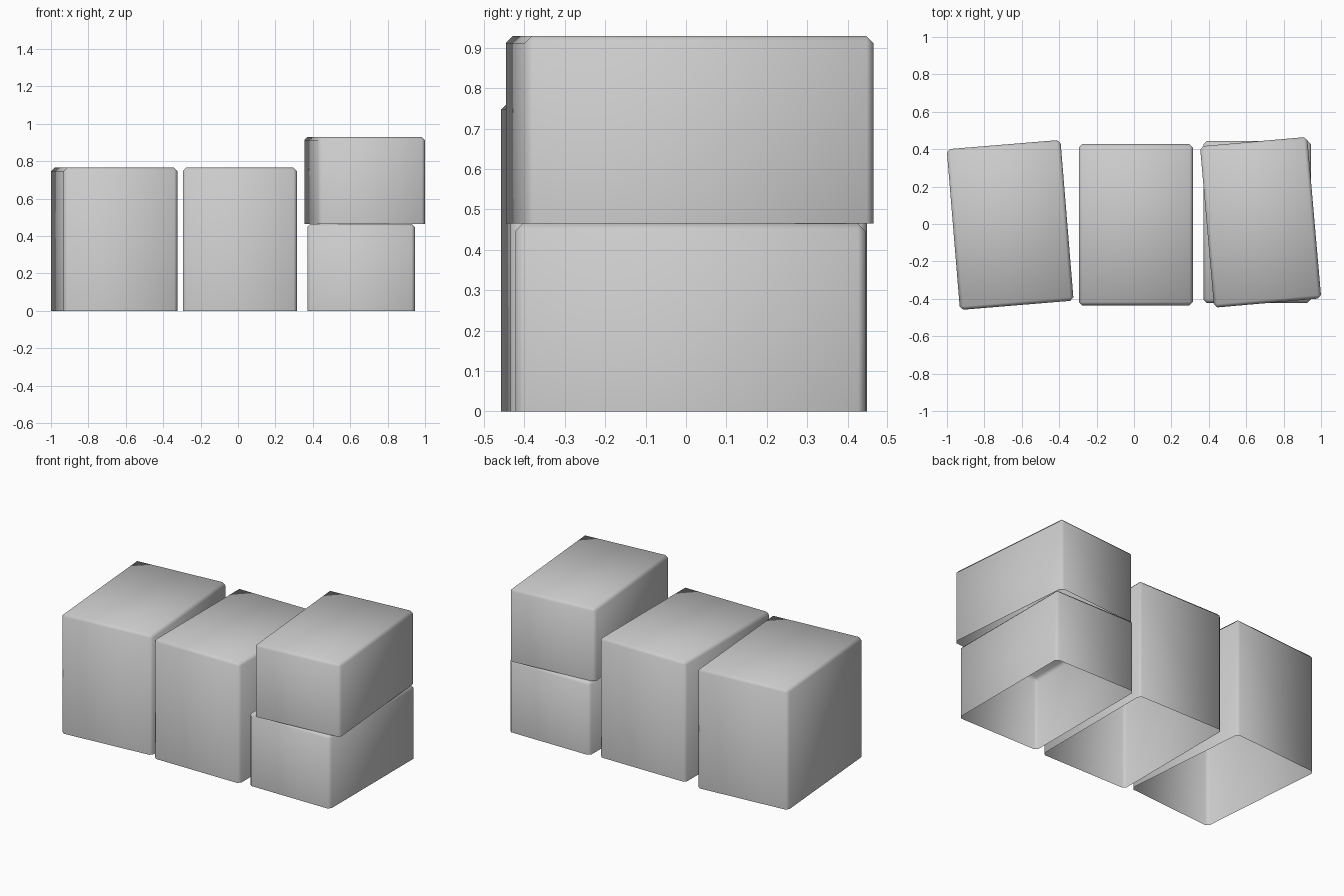
import bpy, bmesh, math
from mathutils import Matrix

if "Cube" in bpy.data.objects:
    bpy.data.objects.remove(bpy.data.objects["Cube"])

grey = bpy.data.materials.new("light_grey")
grey.diffuse_color = (0.6, 0.6, 0.6, 1)
grey.use_nodes = True
grey.node_tree.nodes["Principled BSDF"].inputs["Base Color"].default_value = grey.diffuse_color


def open_box(name, size, centre, base, turn):
    """Box shell, open underneath, with chamfered top and upright edges."""
    w, d, h = size
    bm = bmesh.new()
    bmesh.ops.create_cube(bm, size=1, matrix=Matrix.Translation((0, 0, h / 2)) @ Matrix.Diagonal((w, d, h, 1)))
    bm.normal_update()
    bottom = [f for f in bm.faces if f.normal.z < -0.9]
    bmesh.ops.delete(bm, geom=bottom, context='FACES_ONLY')
    edges = [e for e in bm.edges if not e.is_boundary]
    bmesh.ops.bevel(bm, geom=edges, offset=0.018, segments=1, affect='EDGES')
    for f in bm.faces:
        f.smooth = True
    mesh = bpy.data.meshes.new(name)
    bm.to_mesh(mesh)
    bm.free()
    mesh.materials.append(grey)
    obj = bpy.data.objects.new(name, mesh)
    obj.location = (*centre, base)
    obj.rotation_euler.z = math.radians(turn)
    bpy.context.collection.objects.link(obj)


# Two tall boxes
tall = (0.61, 0.862, 0.765)
open_box("left_box", tall, (-0.662, -0.005), 0, 4.7)
open_box("middle_box", tall, (0.01, -0.004), 0, 0)

# Two low boxes stacked on the right
low = (0.575, 0.866, 0.465)
open_box("lower_right_box", low, (0.658, 0.011), 0, 0)
open_box("upper_right_box", low, (0.677, 0.009), 0.465, 5)
